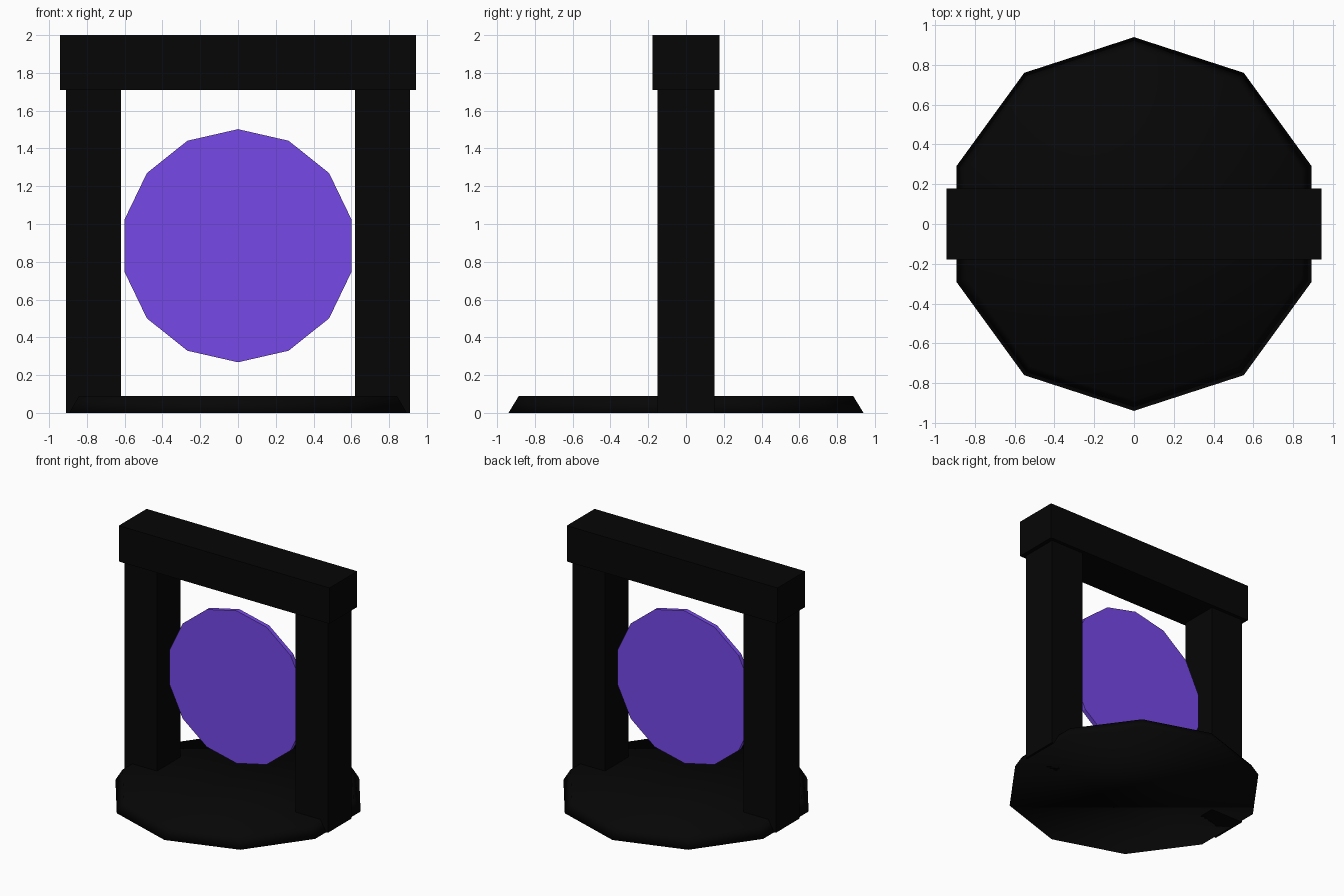
import bpy
from math import pi

cube = bpy.data.objects.get("Cube")
if cube:
    bpy.data.objects.remove(cube, do_unlink=True)


def material(name, colour):
    mat = bpy.data.materials.new(name)
    mat.use_nodes = True
    mat.diffuse_color = colour
    mat.node_tree.nodes["Principled BSDF"].inputs["Base Color"].default_value = colour
    return mat


black = material("black stone", (0.0018, 0.0018, 0.0018, 1))
purple = material("portal purple", (0.19, 0.069, 0.84, 1))


def finish(name, mat):
    obj = bpy.context.object
    obj.name = name
    obj.data.materials.append(mat)
    bpy.ops.object.transform_apply(location=False, rotation=True, scale=True)
    return obj


def box(name, centre, size, mat):
    bpy.ops.mesh.primitive_cube_add(size=1, location=centre)
    bpy.context.object.scale = size
    return finish(name, mat)


# Ten-sided base slab with a sloping rim
bpy.ops.mesh.primitive_cone_add(vertices=10, radius1=0.94, radius2=0.885,
                                depth=0.09, location=(0, 0, 0.045))
finish("base", black)
bpy.ops.object.shade_smooth()

# Pillars and the beam across them
for side, sign in (("left", 1), ("right", -1)):
    box(side + "_pillar", (sign * 0.765, 0, 0.855), (0.29, 0.3, 1.71), black)
box("top_beam", (0, 0, 1.855), (1.885, 0.355, 0.29), black)

# Thin upright disc with a corner pointing up
bpy.ops.mesh.primitive_cylinder_add(vertices=14, radius=0.617, depth=0.035,
                                    location=(0, 0, 0.885),
                                    rotation=(pi / 2, 0, 0))
finish("portal_disc", purple)
